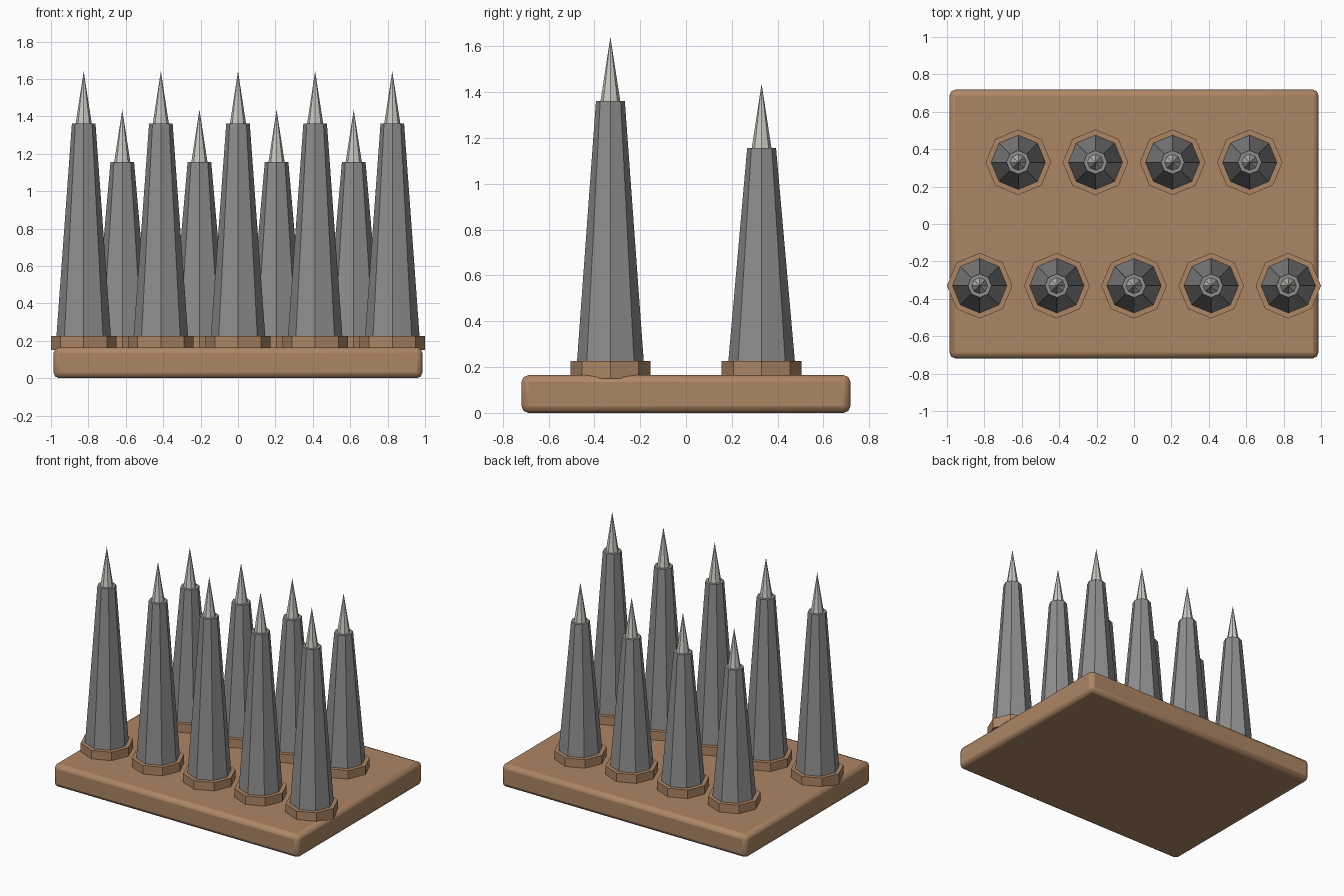
import bpy, math

if "Cube" in bpy.data.objects:
    bpy.data.objects.remove(bpy.data.objects["Cube"])

def material(name, color):
    m = bpy.data.materials.new(name)
    m.diffuse_color = (*color, 1)
    m.use_nodes = True
    m.node_tree.nodes["Principled BSDF"].inputs["Base Color"].default_value = m.diffuse_color
    return m

wood = material("wood", (0.42, 0.24, 0.13))
steel = material("steel", (0.27, 0.27, 0.27))
bright = material("bright_steel", (0.6, 0.6, 0.56))

def frustum(name, x, y, z0, z1, r0, r1, mat):
    # eight-sided, flat-faced, with corners on the x and y axes
    bpy.ops.mesh.primitive_cone_add(vertices=8, radius1=r0, radius2=r1,
                                    depth=z1 - z0, location=(x, y, (z0 + z1) / 2))
    ob = bpy.context.object
    ob.name = name
    ob.data.materials.append(mat)

def spike(name, x, y, top):
    frustum(name + "_collar", x, y, 0.15, 0.227, 0.175, 0.175, wood)
    frustum(name + "_shaft", x, y, 0.20, top, 0.1475, 0.063, steel)
    frustum(name + "_tip", x, y, top - 0.01, top + 0.28, 0.0445, 0, bright)

# base board with rounded edges
bpy.ops.mesh.primitive_cube_add(size=1, location=(0, 0, 0.0825))
base = bpy.context.object
base.name = "base_board"
base.scale = (1.972, 1.436, 0.165)
bpy.ops.object.transform_apply(location=False, rotation=False, scale=True)
base.data.materials.append(wood)
bevel = base.modifiers.new("bevel", 'BEVEL')
bevel.width = 0.03
bevel.segments = 2
bpy.ops.object.shade_smooth_by_angle(angle=math.radians(50))

# front row of tall spikes, back row of shorter ones in the gaps
step = 0.4125
for i in range(5):
    spike(f"front_spike_{i}", (i - 2) * step, -0.33, 1.362)
for i in range(4):
    spike(f"back_spike_{i}", (i - 1.5) * step, 0.33, 1.157)
